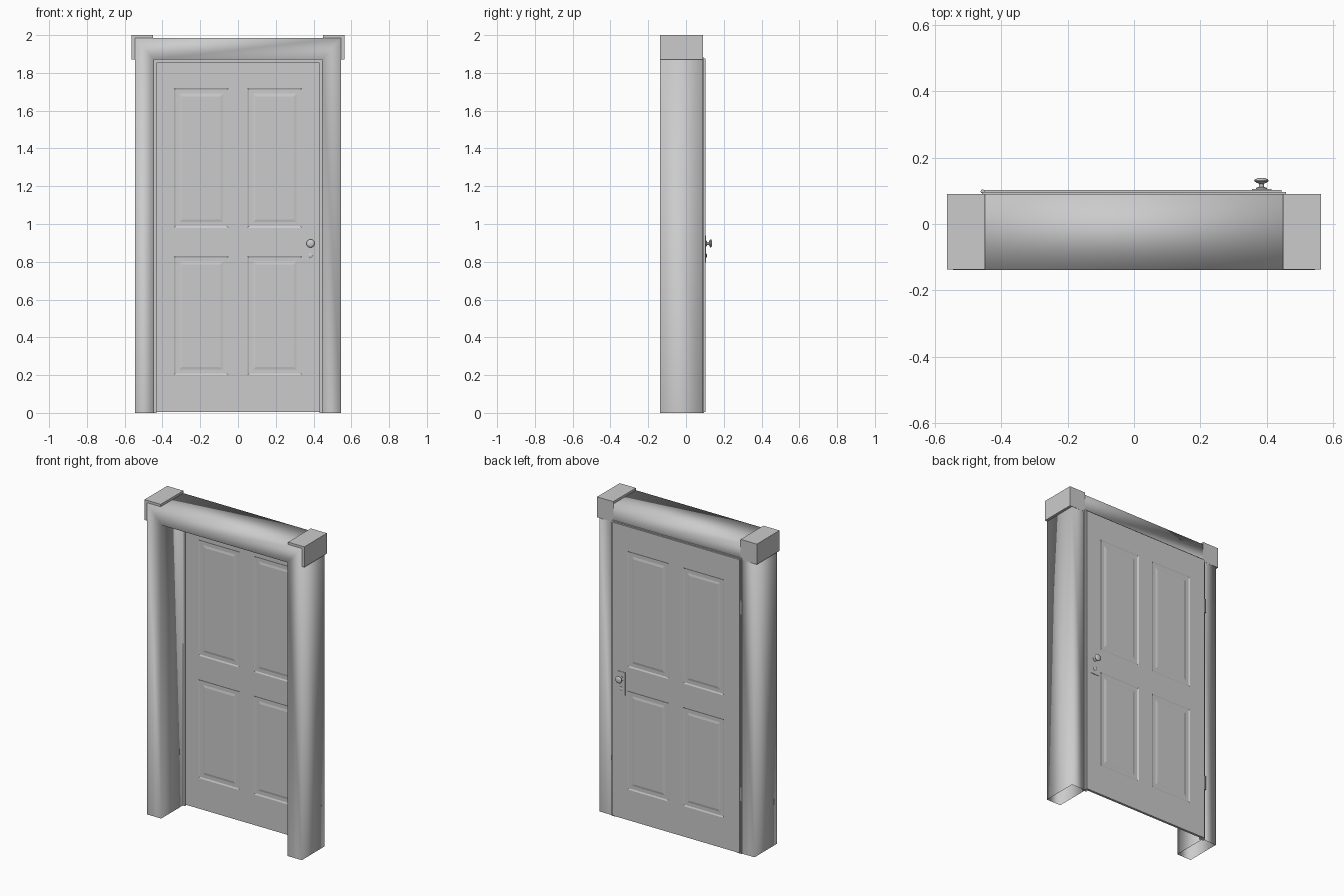
import bpy, bmesh, math
from mathutils import Vector

if "Cube" in bpy.data.objects:
    bpy.data.objects.remove(bpy.data.objects["Cube"])

Y0, Y1 = -0.138, 0.09      # frame front and back
DF, DB = 0.088, 0.103      # door front and back


def finish(name, bm, smooth=None):
    bmesh.ops.recalc_face_normals(bm, faces=bm.faces)
    me = bpy.data.meshes.new(name)
    bm.to_mesh(me)
    bm.free()
    ob = bpy.data.objects.new(name, me)
    bpy.context.collection.objects.link(ob)
    if smooth is not None:
        bpy.ops.object.select_all(action='DESELECT')
        ob.select_set(True)
        bpy.context.view_layer.objects.active = ob
        if smooth >= 180:
            bpy.ops.object.shade_smooth()
        else:
            bpy.ops.object.shade_smooth_by_angle(angle=math.radians(smooth))
    return ob


def box(name, x, y, z):
    bm = bmesh.new()
    bmesh.ops.create_cube(bm, size=1)
    for v in bm.verts:
        v.co = Vector(r[0] + (c + 0.5) * (r[1] - r[0]) for c, r in zip(v.co, (x, y, z)))
    return finish(name, bm)


def arch(name, xi, xo, zi, zo, y0, y1, z0=0, smooth=None):
    """Mitred inverted U with open feet."""
    path = [(-1, 0), (-1, 1), (1, 1), (1, 0)]
    bm = bmesh.new()
    rings = []
    for s, top in path:
        inner = (s * xi, zi if top else z0)
        outer = (s * xo, zo if top else z0)
        rings.append([bm.verts.new((p[0], y, p[1])) for p, y in
                      ((inner, y0), (outer, y0), (outer, y1), (inner, y1))])
    for a, b in zip(rings, rings[1:]):
        for i in range(4):
            j = (i + 1) % 4
            bm.faces.new((a[i], a[j], b[j], b[i]))
    return finish(name, bm, smooth)


def lathe(name, profile, x, z, y, side, steps=20):
    """Revolve (radius, height) points about the y axis."""
    bm = bmesh.new()
    vs = [bm.verts.new((x + r, y + side * h, z)) for r, h in profile]
    es = [bm.edges.new(p) for p in zip(vs, vs[1:])]
    bmesh.ops.spin(bm, geom=vs + es, cent=(x, y, z), axis=(0, 1, 0),
                   angle=2 * math.pi, steps=steps)
    bmesh.ops.remove_doubles(bm, verts=bm.verts, dist=1e-5)
    return finish(name, bm, 40)


# Door casing, smooth shaded like one swept moulding
arch("door_frame", 0.445, 0.546, 1.87, 1.985, Y0, Y1, smooth=180)

# Corner blocks at the top of the casing
for s, n in ((-1, "left"), (1, "right")):
    box(n + "_corner_block", sorted((s * 0.449, s * 0.563)),
        (Y0 + 0.001, Y1 + 0.001), (1.87, 2.0))

# Thin stop around the opening
arch("door_stop", 0.431, 0.458, 1.852, 1.882, 0.080, 0.0965)

# Door slab with four sunken panels on each side
xs = [-0.45, -0.34, -0.05, 0.05, 0.34, 0.445]
zs = [0.006, 0.2, 0.83, 0.98, 1.72, 1.875]
bm = bmesh.new()
panels = []
grids = []
for y in (DF, DB):
    g = [[bm.verts.new((x, y, z)) for z in zs] for x in xs]
    grids.append(g)
    for i in range(5):
        for j in range(5):
            q = [g[i][j], g[i + 1][j], g[i + 1][j + 1], g[i][j + 1]]
            f = bm.faces.new(q if y == DF else q[::-1])
            if i in (1, 3) and j in (1, 3):
                panels.append(f)
rims = []
for g in grids:
    rims.append([g[i][0] for i in range(5)] + [g[5][j] for j in range(5)]
                + [g[i][5] for i in range(5, 0, -1)] + [g[0][j] for j in range(5, 0, -1)])
for i in range(20):
    j = (i + 1) % 20
    bm.faces.new((rims[0][i], rims[1][i], rims[1][j], rims[0][j]))
bmesh.ops.recalc_face_normals(bm, faces=bm.faces)
for width, depth in ((0.012, -0.004), (0.03, 0.0), (0.02, 0.003)):
    bmesh.ops.inset_individual(bm, faces=panels, thickness=width, depth=depth)
finish("door_panel", bm)

# Hinges on the left edge
for z in (0.38, 1.57):
    bm = bmesh.new()
    bmesh.ops.create_cone(bm, cap_ends=True, segments=12, radius1=0.006,
                          radius2=0.006, depth=0.09)
    bmesh.ops.translate(bm, verts=bm.verts, vec=(-0.456, 0.098, z))
    finish("hinge", bm, 40)

# Lock plate, knob and keyhole cover on both faces
knob = [(0, 0), (0.016, 0), (0.016, 0.006), (0.008, 0.009), (0.007, 0.018),
        (0.014, 0.021), (0.021, 0.025), (0.022, 0.028), (0.019, 0.032),
        (0.011, 0.035), (0, 0.0355)]
cover = [(0, 0), (0.012, 0), (0.012, 0.004), (0.008, 0.007), (0, 0.008)]
for y, side, n in ((DF, -1, "front"), (DB, 1, "back")):
    box(n + "_lock_plate", (0.356, 0.414), sorted((y - side * 0.001, y + side * 0.003)),
        (0.795, 0.94))
    lathe(n + "_knob", knob, 0.384, 0.897, y, side)
    lathe(n + "_keyhole_cover", cover, 0.384, 0.832, y, side, 14)
